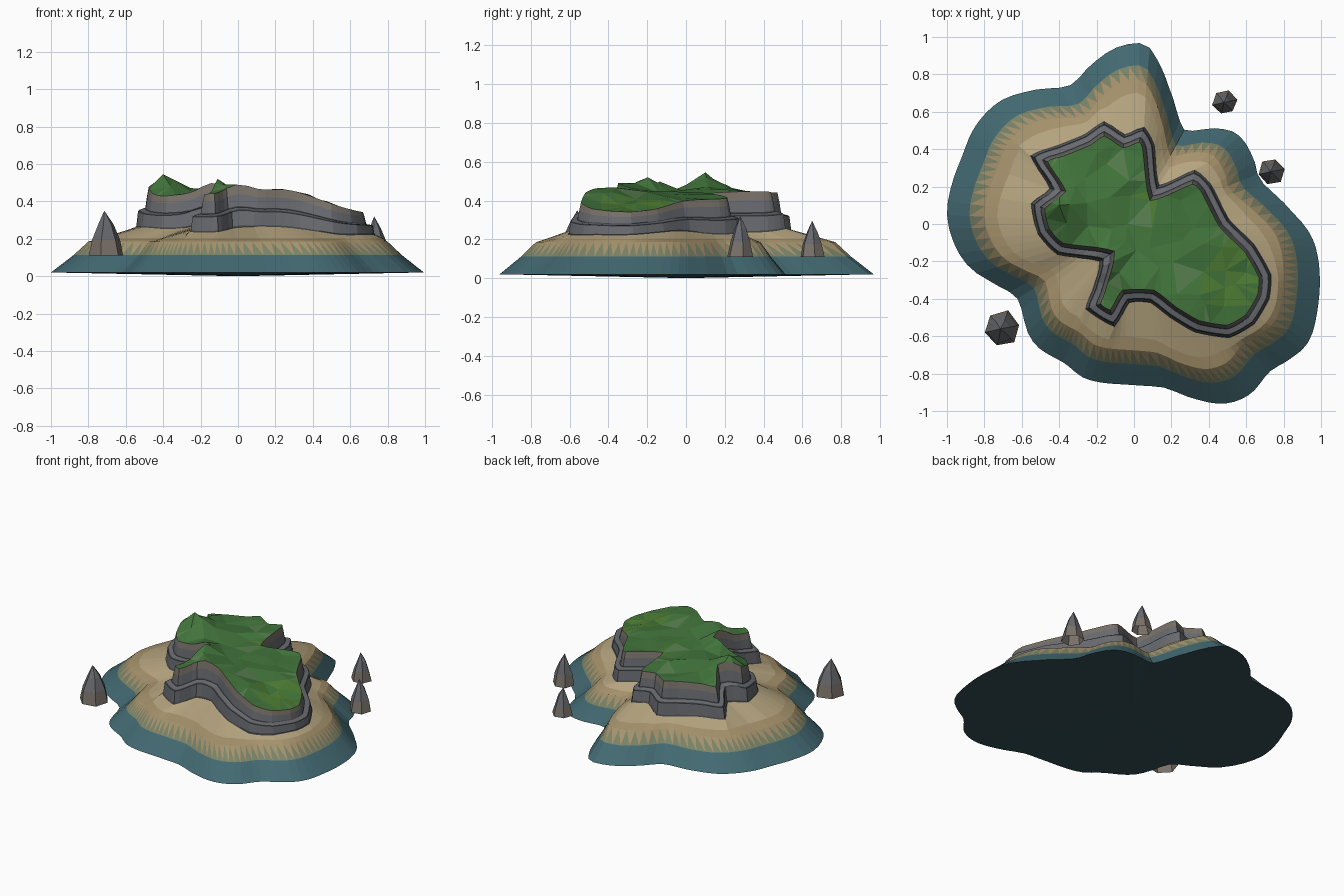
import bpy, bmesh, math, random
from mathutils import Vector
from mathutils.geometry import delaunay_2d_cdt

if "Cube" in bpy.data.objects:
    bpy.data.objects.remove(bpy.data.objects["Cube"])

random.seed(4)

# Plan outlines: shoreline and foot of the cliff
COAST = [(-1, .05), (-.975, .21), (-.92, .36), (-.85, .52), (-.72, .655), (-.56, .71), (-.345, .74),
         (-.23, .85), (-.1, .94), (0, .965), (.07, .955), (.135, .86), (.18, .745), (.235, .585),
         (.28, .5), (.485, .505), (.575, .46), (.65, .32), (.68, .23), (.83, .08), (.95, -.07),
         (.99, -.22), (.985, -.43), (.93, -.635), (.83, -.725), (.725, -.79), (.62, -.91),
         (.485, -.96), (.325, -.935), (.165, -.875), (-.02, -.86), (-.265, -.825), (-.37, -.745),
         (-.54, -.63), (-.62, -.405), (-.72, -.335), (-.88, -.23), (-.96, -.11)]
CLIFF = [(-.555, .365), (-.45, .19), (-.55, .11), (-.515, -.055), (-.41, -.165), (-.185, -.2),
         (-.22, -.35), (-.26, -.455), (-.105, -.55), (-.025, -.42), (.085, -.42), (.19, -.5),
         (.325, -.58), (.51, -.61), (.645, -.535), (.725, -.4), (.735, -.27), (.645, -.11),
         (.51, .025), (.415, .21), (.325, .29), (.135, .21), (.11, .425), (.055, .52),
         (-.05, .48), (-.16, .55), (-.265, .48), (-.4, .425)]

COLOURS = {"water": (.055, .14, .165), "seabed": (.035, .08, .095), "wet_sand": (.2, .23, .14),
           "sand": (.38, .29, .15), "dry_sand": (.46, .37, .21), "rock": (.14, .145, .16),
           "dark_rock": (.05, .053, .06), "brown_rock": (.19, .165, .14), "grass": (.055, .18, .045),
           "bright_grass": (.08, .215, .035), "pale_grass": (.1, .22, .08)}
NAMES = list(COLOURS)
MATS = []
for name, c in COLOURS.items():
    m = bpy.data.materials.new(name)
    m.diffuse_color = (*c, 1)
    m.use_nodes = True
    m.node_tree.nodes["Principled BSDF"].inputs["Base Color"].default_value = m.diffuse_color
    MATS.append(m)


def finish(name, bm, recalc=True):
    if recalc:
        bmesh.ops.recalc_face_normals(bm, faces=bm.faces)
    me = bpy.data.meshes.new(name)
    bm.to_mesh(me)
    bm.free()
    for m in MATS:
        me.materials.append(m)
    ob = bpy.data.objects.new(name, me)
    bpy.context.collection.objects.link(ob)
    return ob


def face(bm, verts, mat):
    f = bm.faces.new(verts)
    f.material_index = NAMES.index(mat)
    return f


def ring(bm, pts):
    return [bm.verts.new(p) for p in pts]


def bridge(bm, a, b, mat):
    for i in range(len(a)):
        j = (i + 1) % len(a)
        face(bm, (a[i], a[j], b[j], b[i]), mat)


def catmull(a, b, c, d, t):
    return .5 * (2 * b + (c - a) * t + (2 * a - 5 * b + 4 * c - d) * t * t + (3 * b - a - 3 * c + d) * t ** 3)


# Shore radius as a smooth function of angle
TAU = 2 * math.pi
polar = sorted((math.atan2(y, x) % TAU, math.hypot(x, y)) for x, y in COAST)


def shore(ang):
    ang %= TAU
    n = len(polar)
    k = max((i for i in range(n) if polar[i][0] <= ang), default=-1)
    a0, a1 = polar[k][0], polar[(k + 1) % n][0]
    t = ((ang - a0) % TAU) / ((a1 - a0) % TAU)
    return catmull(*[polar[(k + o) % n][1] for o in (-1, 0, 1, 2)], t)


# Cliff outline inset by a mitred distance, sampled the same way at every level
def cliff_ring(d):
    c = [Vector(p) for p in CLIFF]
    n = len(c)
    off = []
    for i in range(n):
        e0, e1 = (c[i] - c[i - 1]).normalized(), (c[(i + 1) % n] - c[i]).normalized()
        n0, n1 = Vector((-e0.y, e0.x)), Vector((-e1.y, e1.x))
        m = (n0 + n1).normalized()
        off.append(c[i] + m * d * min(1.5, 1 / max(.1, m.dot(n0))))
    out = []
    for i in range(n):
        steps = max(2, round((c[(i + 1) % n] - c[i]).length / .04))
        p = [off[(i + o) % n] for o in (-1, 0, 1, 2)]
        for s in range(steps):
            t = s / steps
            out.append(p[1].lerp(p[2], t) * .6 + catmull(*p, t) * .4)
    return out


# Plateau height: gentle slope to the right plus a few knolls (x, y, height, width)
KNOLLS = ((-.15, -.2, .13, .08), (-.41, .11, .125, .13), (0, -.36, .06, .09), (.28, -.48, .05, .18))


def hill(x, y, bump=1.0):
    z = .445 - .03 * x - .2 * x * x
    z += .008 * math.sin(11 * x + 3) * math.cos(9 * y)
    for px, py, h, w in KNOLLS:
        z += bump * h * math.exp(-((x - px) ** 2 + (y - py) ** 2) / w ** 2)
    return z


foot = cliff_ring(0)
N = len(foot)
# Evenly relaxed angles so the beach strips run smoothly around the coast
ang = [math.atan2(p.y, p.x) for p in foot]
for i in range(1, N):
    ang[i] = ang[i - 1] + (ang[i] - ang[i - 1] + math.pi) % TAU - math.pi
for _ in range(8):
    ang = [(ang[i - 1] - (TAU if i == 0 else 0) + 2 * ang[i] + ang[(i + 1) % N] + (TAU if i == N - 1 else 0)) / 4
           for i in range(N)]
r0 = [shore(a) for a in ang]
r2 = [.9 * r - .1 for r in r0]
gap = [max(.02, r2[i] - foot[i].length) for i in range(N)]
r3 = [r2[i] - min(.07, .4 * gap[i]) for i in range(N)]
base_z = [.205 + .22 * g for g in gap]
for _ in range(3):
    base_z = [(base_z[i - 1] + base_z[i] + base_z[(i + 1) % N]) / 3 for i in range(N)]


def level(radii, z):
    return [(r * math.cos(a), r * math.sin(a), z) for r, a in zip(radii, ang)]


# Island base: seabed, water slope, toothed wet sand, beach
bm = bmesh.new()
v0 = ring(bm, level(r0, .02))
v1 = ring(bm, level([a * .4 + b * .6 for a, b in zip(r0, r2)], .112))
v2 = ring(bm, level(r2, .185))
v3 = ring(bm, level(r3, .205))
v4 = ring(bm, [(p.x, p.y, z) for p, z in zip(foot, base_z)])
centre = bm.verts.new((0, 0, 0))
for i in range(N):
    j = (i + 1) % N
    face(bm, (centre, v0[j], v0[i]), "seabed")
    face(bm, (v1[i], v1[j], v2[i]), "wet_sand")
    face(bm, (v1[j], v2[j], v2[i]), "sand")
bridge(bm, v0, v1, "water")
bridge(bm, v2, v3, "sand")
bridge(bm, v3, v4, "dry_sand")
finish("beach_and_seabed", bm)

# Cliff: stepped strata (inset, height fraction, colour of the band above)
STRATA = [(0, 0, "dark_rock"), (.006, .04, "rock"), (.014, .4, "dark_rock"), (.02, .43, "rock"),
          (.046, .47, "dark_rock"), (.05, .5, "rock"), (.058, .78, "brown_rock"), (.066, 1, None)]
bm = bmesh.new()
prev, band = None, None
for d, h, mat in STRATA:
    pts = []
    for p, q, b in zip(cliff_ring(d), cliff_ring(.066), base_z):
        pts.append((p.x, p.y, b + (hill(q.x, q.y, .75) - b) * h))
    cur = ring(bm, pts)
    if prev:
        bridge(bm, prev, cur, band)
    prev, band, rim = cur, mat, pts
finish("cliff", bm, recalc=False)

# Grass plateau: irregular facets filling the cliff rim
flat = [Vector(p[:2]) for p in rim]
inner = [Vector((-.13, -.2)), Vector((-.4, .1)), Vector((-.15, -.38)), Vector((-.08, -.26)), Vector((-.05, -.1))]
for gx in range(-5, 7):
    for gy in range(-5, 5):
        p = Vector((gx * .115 + random.uniform(-.035, .035), gy * .115 + random.uniform(-.035, .035)))
        if min((p - q).length for q in flat + inner) > .05:
            inner.append(p)
cv, _, cf, orig, _, _ = delaunay_2d_cdt(flat + inner, [(i, (i + 1) % N) for i in range(N)], [], 1, 1e-5)
bm = bmesh.new()
gv = []
for p, o in zip(cv, orig):
    k = o[0] if o else N
    z = rim[k][2] if k < N else hill(p.x, p.y) + random.uniform(-.012, .012)
    gv.append(bm.verts.new((p.x, p.y, z)))
for f in cf:
    c = sum((cv[i] for i in f), Vector((0, 0))) / len(f)
    meadow = (c - Vector((.52, -.25))).length < .17 or (c - Vector((.1, .15))).length < .08
    roll = random.random()
    mat = "bright_grass" if meadow and roll < .7 else "pale_grass" if roll > .95 else "grass"
    face(bm, [gv[i] for i in f], mat)
bmesh.ops.delete(bm, geom=[v for v in bm.verts if not v.link_faces], context='VERTS')
for f in bm.faces:
    f.normal_update()
    if f.normal.z < 0:
        f.normal_flip()
finish("grass_plateau", bm, recalc=False)


# Sea stacks: open-bottomed six-sided spires
def sea_stack(name, x, y, r, top):
    bm = bmesh.new()
    levels = []
    for f, s in ((0, 1), (.36, .78), (.7, .42)):
        pts = []
        for k in range(6):
            a = TAU * (k + .2) / 6
            q = r * s * random.uniform(.92, 1.07)
            pts.append((x + q * math.cos(a), y + q * math.sin(a), .11 + (top - .11) * f))
        levels.append(ring(bm, pts))
    bridge(bm, levels[0], levels[1], "brown_rock")
    bridge(bm, levels[1], levels[2], "rock")
    tip = bm.verts.new((x - .1 * r, y, top))
    for k in range(6):
        face(bm, (levels[2][k], levels[2][(k + 1) % 6], tip), "rock")
    finish(name, bm, recalc=False)


sea_stack("sea_stack_front", -.705, -.56, .1, .35)
sea_stack("sea_stack_back", .485, .65, .066, .295)
sea_stack("sea_stack_right", .735, .28, .072, .32)
